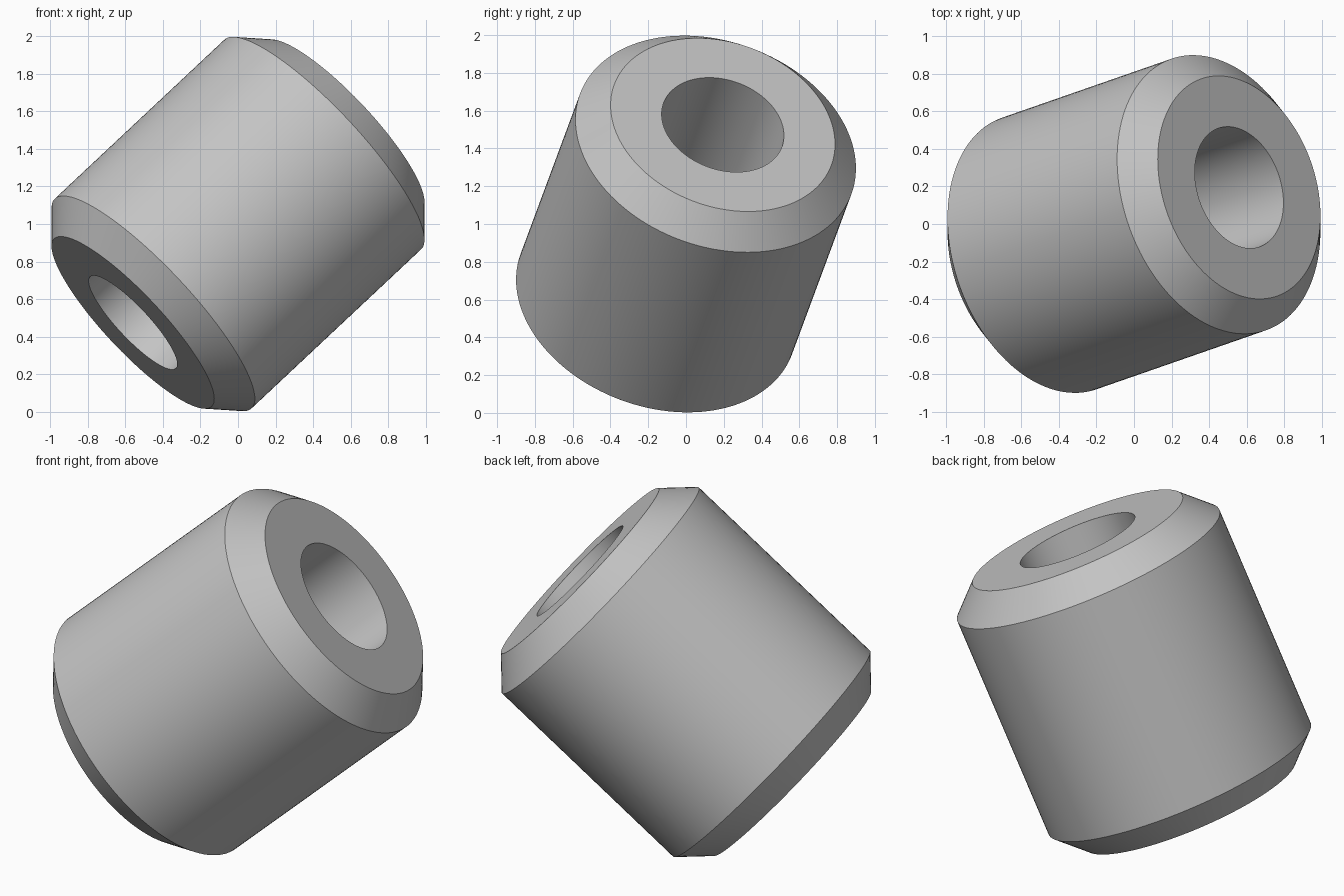
import bpy, bmesh, math
from mathutils import Vector

cube = bpy.data.objects.get("Cube")
if cube:
    bpy.data.objects.remove(cube, do_unlink=True)

# Plain grey material
grey = bpy.data.materials.new("plain_grey")
grey.use_nodes = True
colour = (0.55, 0.55, 0.55, 1)
grey.diffuse_color = colour
grey.node_tree.nodes["Principled BSDF"].inputs["Base Color"].default_value = colour

# Bushing dimensions
AXIS = Vector((0.707, 0.246, 0.663)).normalized()
BORE, OUTER, CHAMFER, HALF = 0.334, 0.766, 0.153, 0.792
SEGMENTS = 128

# Half section: bore edge, face edge, chamfer edge, mirrored to the other end
upper = [(BORE, HALF), (OUTER - CHAMFER, HALF), (OUTER, HALF - CHAMFER)]
section = upper + [(r, -h) for r, h in reversed(upper)]

# Revolve the closed section around its axis
bm = bmesh.new()
rings = []
for r, h in section:
    ring = []
    for i in range(SEGMENTS):
        a = math.tau * i / SEGMENTS
        ring.append(bm.verts.new((r * math.cos(a), r * math.sin(a), h)))
    rings.append(ring)
for k, ring in enumerate(rings):
    following = rings[(k + 1) % len(rings)]
    for i in range(SEGMENTS):
        j = (i + 1) % SEGMENTS
        bm.faces.new((ring[i], following[i], following[j], ring[j]))
bmesh.ops.recalc_face_normals(bm, faces=bm.faces)

# Tilt onto the slanted axis
tilt = Vector((0, 0, 1)).rotation_difference(AXIS).to_matrix().to_4x4()
bmesh.ops.transform(bm, matrix=tilt, verts=bm.verts)
bmesh.ops.translate(bm, vec=(0, 0, 1), verts=bm.verts)

mesh = bpy.data.meshes.new("bushing")
bm.to_mesh(mesh)
bm.free()
mesh.materials.append(grey)
bushing = bpy.data.objects.new("bushing", mesh)
bpy.context.collection.objects.link(bushing)

# Smooth walls with crisp chamfer edges
bpy.ops.object.select_all(action="DESELECT")
bushing.select_set(True)
bpy.context.view_layer.objects.active = bushing
bpy.ops.object.shade_smooth_by_angle(angle=math.radians(30))
